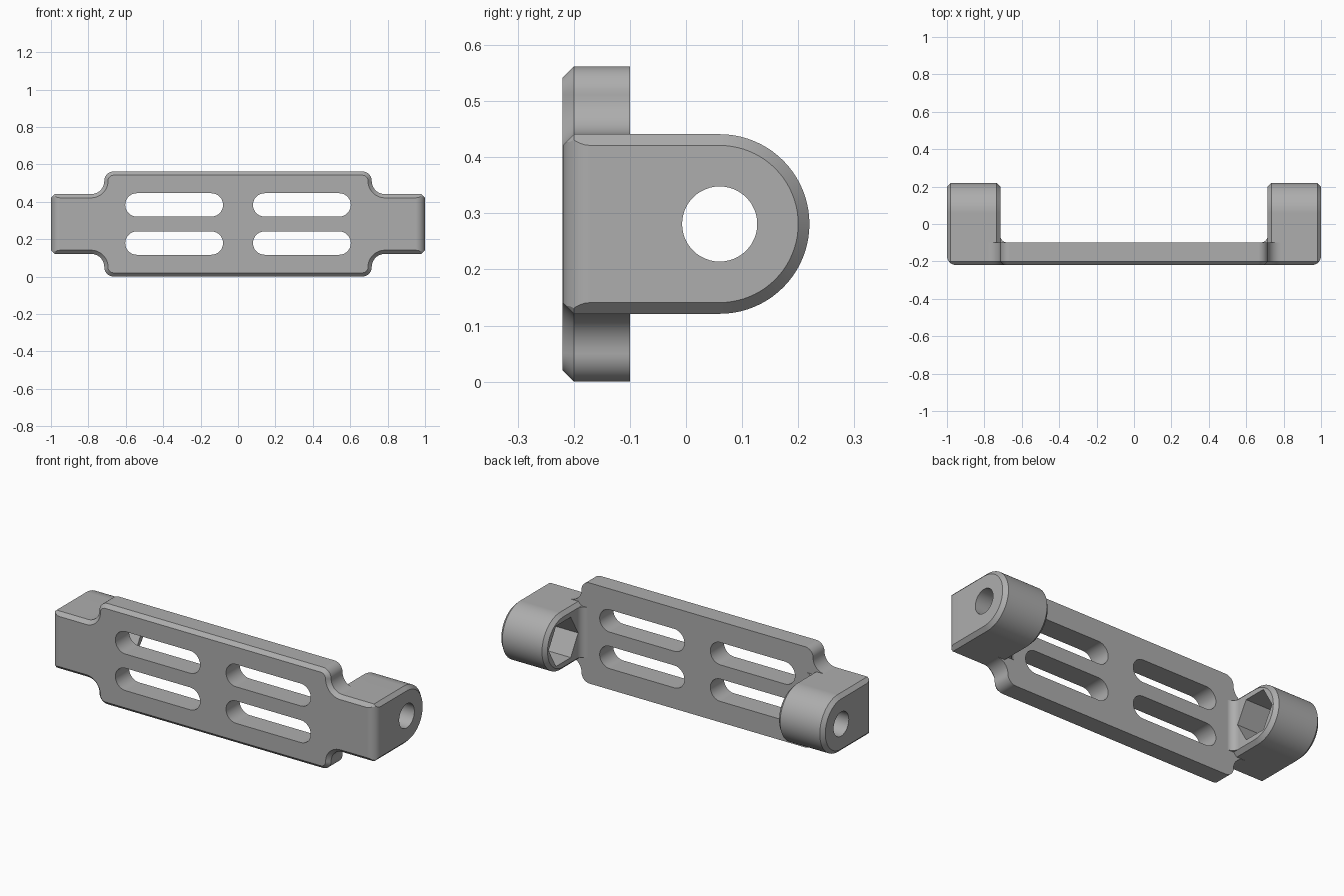
import bpy, bmesh, math
from mathutils import Vector

cube = bpy.data.objects.get("Cube")
if cube:
    bpy.data.objects.remove(cube, do_unlink=True)

MID = 0.281          # centre height
FRONT, BACK = -0.22, -0.10
CHAMFER = 0.02
HALF = 0.16          # half height of the end lugs

grey = bpy.data.materials.new("mid grey")
grey.use_nodes = True
grey.diffuse_color = (0.42, 0.42, 0.42, 1)
bsdf = next(n for n in grey.node_tree.nodes if n.type == "BSDF_PRINCIPLED")
bsdf.inputs["Base Color"].default_value = grey.diffuse_color
bsdf.inputs["Roughness"].default_value = 0.6


def rounded(corners, steps=12):
    """Outline from (u, v, radius) corners, each replaced by an arc."""
    pts = []
    for i, (u, v, r) in enumerate(corners):
        p = Vector((u, v))
        if r == 0:
            pts.append(p)
            continue
        a = (Vector(corners[i - 1][:2]) - p).normalized()
        b = (Vector(corners[(i + 1) % len(corners)][:2]) - p).normalized()
        half = a.angle(b) / 2
        centre = p + (a + b).normalized() * r / math.sin(half)
        start = p + a * r / math.tan(half) - centre
        end = p + b * r / math.tan(half) - centre
        sweep = math.pi - 2 * half
        for k in range(steps + 1):
            t = k / steps
            q = (start * math.sin((1 - t) * sweep) + end * math.sin(t * sweep)) / math.sin(sweep)
            pts.append(centre + q)
    return [p for i, p in enumerate(pts) if (p - pts[i - 1]).length > 1e-5]


def inset(pts, d):
    """Shrink an outline by d with mitred corners."""
    n = len(pts)
    area = sum(pts[i - 1].cross(pts[i]) for i in range(n))
    side = 1 if area > 0 else -1
    out = []
    for i, p in enumerate(pts):
        e1 = (p - pts[i - 1]).normalized()
        e2 = (pts[(i + 1) % n] - p).normalized()
        n1 = Vector((-e1.y, e1.x)) * side
        n2 = Vector((-e2.y, e2.x)) * side
        out.append(p + (n1 + n2) * d / (1 + n1.dot(n2)))
    return out


AXES = {"x": lambda u, v, d: (d, u, v),
        "y": lambda u, v, d: (u, d, v),
        "z": lambda u, v, d: (u, v, d)}


def prism(name, pts, axis, levels):
    """Loft an outline along an axis through (depth, inset) levels."""
    bm = bmesh.new()
    rings = []
    for depth, shrink in levels:
        ring = inset(pts, shrink) if shrink else pts
        rings.append([bm.verts.new(AXES[axis](p.x, p.y, depth)) for p in ring])
    for lo, hi in zip(rings, rings[1:]):
        for i in range(len(lo)):
            bm.faces.new((lo[i - 1], lo[i], hi[i], hi[i - 1]))
    bm.faces.new(rings[0])
    bm.faces.new(rings[-1])
    bmesh.ops.recalc_face_normals(bm, faces=bm.faces)
    mesh = bpy.data.meshes.new(name)
    bm.to_mesh(mesh)
    bm.free()
    mesh.materials.append(grey)
    ob = bpy.data.objects.new(name, mesh)
    bpy.context.collection.objects.link(ob)
    return ob


def combine(target, tool, operation):
    mod = target.modifiers.new("combine", "BOOLEAN")
    mod.operation, mod.solver, mod.object = operation, "EXACT", tool
    bpy.context.view_layer.objects.active = target
    bpy.ops.object.modifier_apply(modifier=mod.name)
    bpy.data.objects.remove(tool, do_unlink=True)


# Plate: stepped silhouette with a chamfered front edge
quarter = [(1, HALF - CHAMFER, 0), (1 - CHAMFER, HALF, 0),
           (0.715, HALF, 0.07), (0.715, MID, 0.05)]
top = quarter + [(-u, v, r) for u, v, r in reversed(quarter)]
bottom = [(-u, -v, r) for u, v, r in top]
outline = [p + Vector((0, MID)) for p in rounded(top + bottom)]
bracket = prism("mounting_bracket", outline, "y",
                [(FRONT, CHAMFER), (FRONT + CHAMFER, 0), (BACK, 0)])

# End lugs: round-ended blocks chamfered on both faces
lug = rounded([(-0.15, MID - HALF, 0), (0.22, MID - HALF, HALF),
               (0.22, MID + HALF, HALF), (-0.15, MID + HALF, 0)], 20)
for s in (-1, 1):
    combine(bracket, prism("lug", lug, "x",
            [(0.715 * s, CHAMFER), (0.735 * s, 0), (0.98 * s, 0), (s, CHAMFER)]), "UNION")

    # Fillet where the lug meets the back of the plate
    arc = [Vector((s * (0.675 + 0.04 * math.cos(a)), -0.06 - 0.04 * math.sin(a)))
           for a in (math.pi / 2 * k / 8 for k in range(9))]
    arc += [Vector((s * 0.675, -0.13)), Vector((s * 0.76, -0.13)), Vector((s * 0.76, -0.06))]
    combine(bracket, prism("fillet", arc, "z",
            [(MID - HALF + CHAMFER, 0), (MID + HALF - CHAMFER, 0)]), "UNION")

# Cuts on each side
for s in (-1, 1):
    # Rounded outer front corner
    arc = [Vector((s * (0.95 + 0.05 * math.cos(a)), -0.17 - 0.05 * math.sin(a)))
           for a in (math.pi / 2 * k / 8 for k in range(9))]
    arc += [Vector((s * 0.95, -0.3)), Vector((s * 1.1, -0.3)), Vector((s * 1.1, -0.17))]
    combine(bracket, prism("corner_cut", arc, "z", [(-0.1, 0), (0.7, 0)]), "DIFFERENCE")

    # Bolt hole and hexagonal nut pocket
    for sides, radius, x0, x1 in ((48, 0.067, 0.8, 1.1), (6, 0.13, 0.6, 0.88)):
        ring = [Vector((0.06 + radius * math.cos(2 * math.pi * k / sides),
                        MID + radius * math.sin(2 * math.pi * k / sides))) for k in range(sides)]
        combine(bracket, prism("bolt_cut", ring, "x", [(x0 * s, 0), (x1 * s, 0)]), "DIFFERENCE")

    # Two long slots
    for z in (MID - 0.102, MID + 0.102):
        r = 0.0625
        slot = rounded([(s * 0.08, z - r, r), (s * 0.603, z - r, r),
                        (s * 0.603, z + r, r), (s * 0.08, z + r, r)])
        combine(bracket, prism("slot_cut", slot, "y", [(-0.4, 0), (0, 0)]), "DIFFERENCE")

# Smooth curved faces, keep the chamfers crisp
bpy.ops.object.select_all(action="DESELECT")
bracket.select_set(True)
bpy.context.view_layer.objects.active = bracket
bpy.ops.object.shade_smooth_by_angle(angle=math.radians(30))
weighted = bracket.modifiers.new("weighted_normals", "WEIGHTED_NORMAL")
weighted.keep_sharp = True
